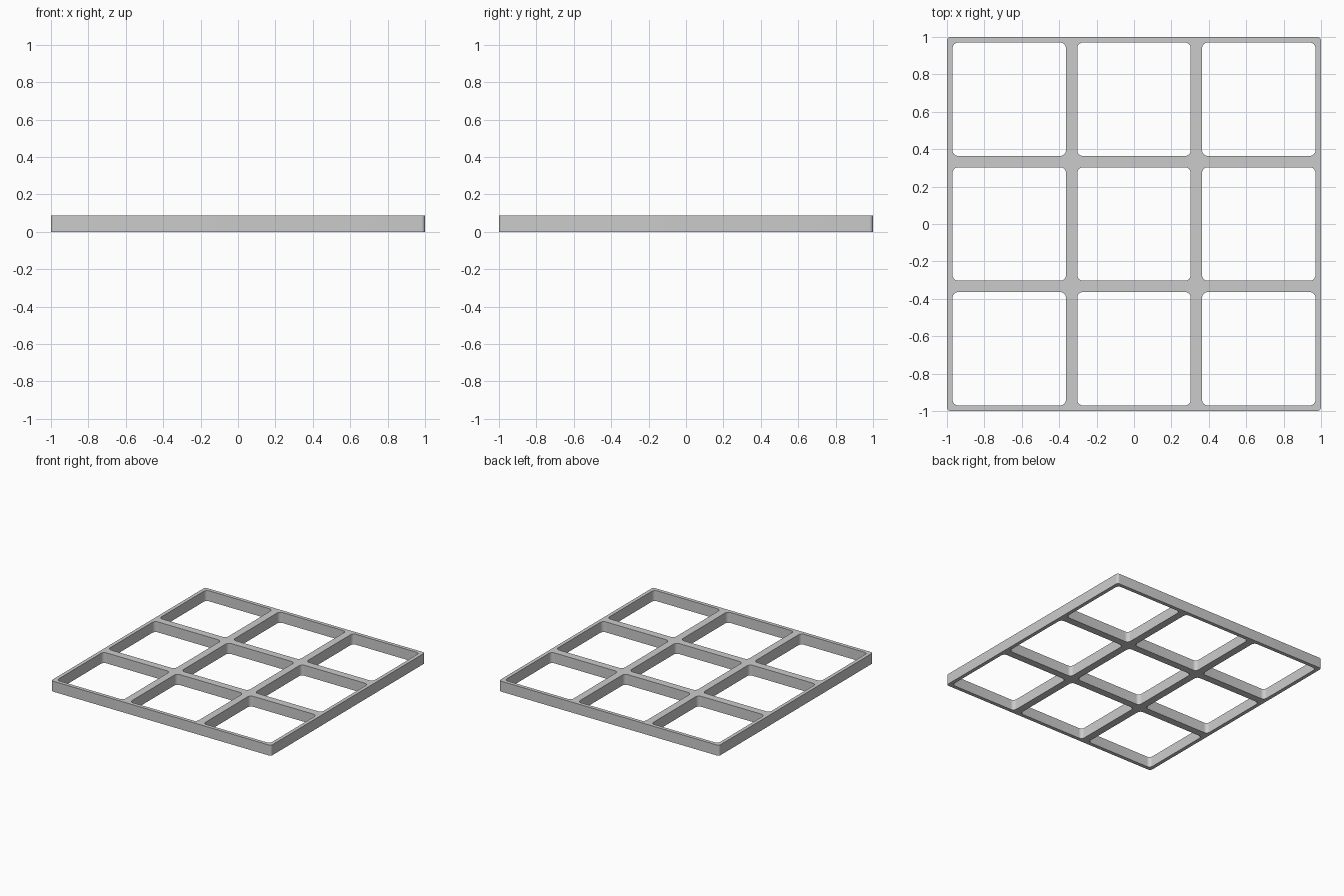
import bpy, math

if "Cube" in bpy.data.objects:
    bpy.data.objects.remove(bpy.data.objects["Cube"])

HEIGHT = 0.086      # frame thickness
PITCH = 0.667       # spacing of the openings
HOLE_HALF = 0.303   # half width of one opening


def rounded_square(curve, cx, cy, half, radius, steps=8):
    """Add a closed square outline with rounded corners to a 2D curve."""
    pts = []
    for quarter, (sx, sy) in enumerate([(1, 1), (-1, 1), (-1, -1), (1, -1)]):
        for i in range(steps + 1):
            a = math.pi / 2 * (quarter + i / steps)
            pts.append((cx + sx * (half - radius) + radius * math.cos(a),
                        cy + sy * (half - radius) + radius * math.sin(a)))
    spline = curve.splines.new('POLY')
    spline.points.add(len(pts) - 1)
    for p, (x, y) in zip(spline.points, pts):
        p.co = (x, y, 0, 1)
    spline.use_cyclic_u = True


# Outline of the frame with a three by three grid of openings
curve = bpy.data.curves.new("grid_profile", 'CURVE')
curve.dimensions = '2D'
curve.fill_mode = 'BOTH'
curve.extrude = HEIGHT / 2
rounded_square(curve, 0, 0, 1.0, 0.02)
for ix in (-1, 0, 1):
    for iy in (-1, 0, 1):
        rounded_square(curve, ix * PITCH, iy * PITCH, HOLE_HALF, 0.03)

# Solid grid frame standing on the ground
frame = bpy.data.objects.new("grid_frame", curve)
bpy.context.collection.objects.link(frame)
frame.location.z = HEIGHT / 2
bpy.context.view_layer.objects.active = frame
frame.select_set(True)
bpy.ops.object.convert(target='MESH')
frame = bpy.context.object
frame.name = "grid_frame"

# Weld the caps to the walls and smooth only the rounded corners
bpy.ops.object.mode_set(mode='EDIT')
bpy.ops.mesh.select_all(action='SELECT')
bpy.ops.mesh.remove_doubles(threshold=0.0001)
bpy.ops.mesh.normals_make_consistent(inside=False)
bpy.ops.object.mode_set(mode='OBJECT')
bpy.ops.object.shade_smooth_by_angle(angle=math.radians(30))

# Plain grey finish
grey = bpy.data.materials.new("light grey")
grey.diffuse_color = (0.6, 0.6, 0.6, 1)
grey.use_nodes = True
grey.node_tree.nodes["Principled BSDF"].inputs["Base Color"].default_value = grey.diffuse_color
frame.data.materials.clear()
frame.data.materials.append(grey)
